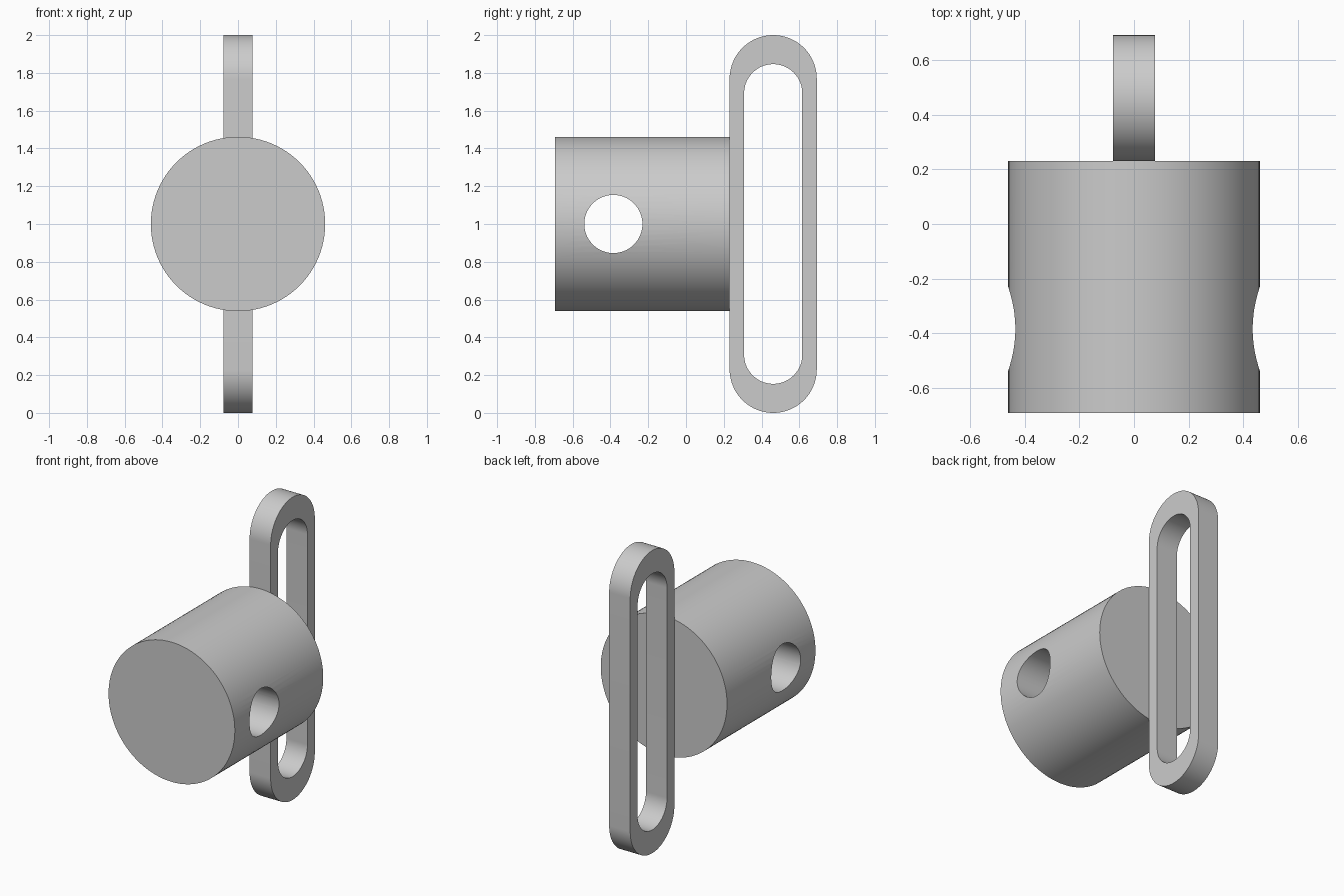
import bpy
import bmesh
from math import cos, sin, pi, radians

U = 2 / 13          # base module: all sizes are multiples of this
STEPS = 48          # segments per half circle

cube = bpy.data.objects.get("Cube")
if cube:
    bpy.data.objects.remove(cube, do_unlink=True)

grey = bpy.data.materials.new("plain grey")
grey.use_nodes = True
colour = (0.6, 0.6, 0.6, 1)
grey.diffuse_color = colour
grey.node_tree.nodes["Principled BSDF"].inputs["Base Color"].default_value = colour


def finish(obj):
    bpy.ops.object.select_all(action="DESELECT")
    obj.select_set(True)
    bpy.context.view_layer.objects.active = obj
    obj.data.materials.clear()
    obj.data.materials.append(grey)
    bpy.ops.object.shade_smooth_by_angle(angle=radians(30))


def cylinder(name, radius, depth, location, rotation):
    bpy.ops.mesh.primitive_cylinder_add(vertices=2 * STEPS, radius=radius, depth=depth,
                                        location=location, rotation=rotation)
    obj = bpy.context.object
    obj.name = name
    bpy.ops.object.transform_apply(location=True, rotation=True, scale=True)
    return obj


def slot_outline(radius, half_straight):
    """Stadium outline in y and z, around the loop's centre."""
    points = []
    for end, start in ((1, 0), (-1, pi)):
        for i in range(STEPS + 1):
            a = start + pi * i / STEPS
            points.append((3 * U + radius * cos(a), 1 + end * half_straight + radius * sin(a)))
    return points


# Round body with a cross hole
body = cylinder("body", 3 * U, 6 * U, (0, -1.5 * U, 1), (pi / 2, 0, 0))
cutter = cylinder("hole_cutter", U, 8 * U, (0, -2.5 * U, 1), (0, pi / 2, 0))
cutter.hide_render = True
cut = body.modifiers.new("cross hole", "BOOLEAN")
cut.operation = "DIFFERENCE"
cut.solver = "EXACT"
cut.object = cutter
bpy.context.view_layer.objects.active = body
bpy.ops.object.modifier_apply(modifier=cut.name)
bpy.data.objects.remove(cutter, do_unlink=True)
finish(body)

# Tall slotted loop standing on the back of the body
bm = bmesh.new()
rings = []
for radius, half in ((1.5 * U, 1 - 1.5 * U), (U, 1 - 2 * U)):
    for x in (-U / 2, U / 2):
        rings.append([bm.verts.new((x, y, z)) for y, z in slot_outline(radius, half)])
outer_r, outer_l, inner_r, inner_l = rings
for a, b in ((outer_r, outer_l), (outer_l, inner_l), (inner_l, inner_r), (inner_r, outer_r)):
    for i in range(len(a)):
        j = (i + 1) % len(a)
        bm.faces.new((a[i], a[j], b[j], b[i]))
bmesh.ops.recalc_face_normals(bm, faces=bm.faces)
mesh = bpy.data.meshes.new("slotted_loop")
bm.to_mesh(mesh)
bm.free()
loop = bpy.data.objects.new("slotted_loop", mesh)
bpy.context.collection.objects.link(loop)
finish(loop)
